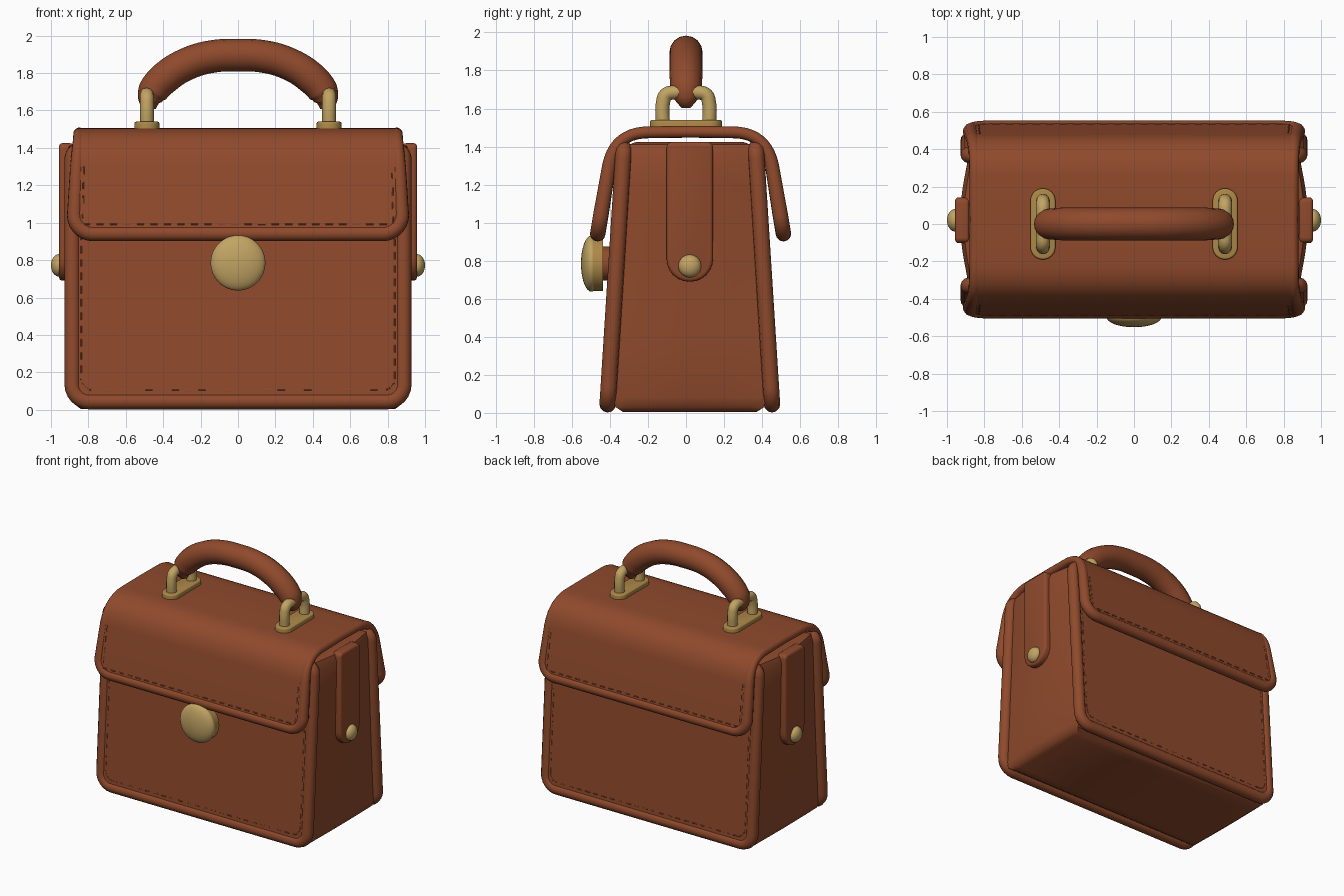
import bpy, bmesh, math
from mathutils import Vector

if "Cube" in bpy.data.objects:
    bpy.data.objects.remove(bpy.data.objects["Cube"])

CY = 0.02  # depth centre of the leather body


def material(name, rgb):
    m = bpy.data.materials.new(name)
    m.diffuse_color = (*rgb, 1)
    m.use_nodes = True
    m.node_tree.nodes["Principled BSDF"].inputs["Base Color"].default_value = m.diffuse_color
    return m


LEATHER = material("brown leather", (0.275, 0.068, 0.025))
BRASS = material("brass", (0.54, 0.37, 0.125))
DARK_BRASS = material("dark brass", (0.42, 0.25, 0.065))


def finish(ob, mat, angle=40):
    ob.data.materials.clear()
    ob.data.materials.append(mat)
    bpy.ops.object.select_all(action='DESELECT')
    ob.select_set(True)
    bpy.context.view_layer.objects.active = ob
    for mod in list(ob.modifiers):
        bpy.ops.object.modifier_apply(modifier=mod.name)
    bpy.ops.object.shade_smooth_by_angle(angle=math.radians(angle))
    return ob


def mesh(name, verts, faces, mat, thick=0, bevel=0):
    me = bpy.data.meshes.new(name)
    me.from_pydata(verts, [], faces)
    bm = bmesh.new()
    bm.from_mesh(me)
    bmesh.ops.recalc_face_normals(bm, faces=bm.faces)
    bm.to_mesh(me)
    bm.free()
    ob = bpy.data.objects.new(name, me)
    bpy.context.collection.objects.link(ob)
    if thick:
        mod = ob.modifiers.new("thickness", 'SOLIDIFY')
        mod.thickness, mod.offset = thick, 0
    if bevel:
        mod = ob.modifiers.new("soft edge", 'BEVEL')
        mod.width, mod.segments = bevel, 3
    return finish(ob, mat)


def tubes(name, paths, r, mat, closed=False, radii=None, smooth=False, res=4):
    """Round tubes along one or more paths, turned into one mesh."""
    cu = bpy.data.curves.new(name, 'CURVE')
    cu.dimensions, cu.bevel_depth, cu.bevel_resolution = '3D', r, res
    cu.use_fill_caps = True
    for path in paths:
        sp = cu.splines.new('BEZIER' if smooth else 'POLY')
        pts = sp.bezier_points if smooth else sp.points
        pts.add(len(path) - 1)
        for i, co in enumerate(path):
            pts[i].co = co if smooth else (*co, 1)
            pts[i].radius = radii[i] if radii else 1
            if smooth:
                pts[i].handle_left_type = pts[i].handle_right_type = 'AUTO'
        sp.use_cyclic_u = closed
        sp.resolution_u = 8
    ob = bpy.data.objects.new(name, cu)
    bpy.context.collection.objects.link(ob)
    bpy.ops.object.select_all(action='DESELECT')
    ob.select_set(True)
    bpy.context.view_layer.objects.active = ob
    bpy.ops.object.convert(target='MESH')
    return finish(bpy.context.object, mat, 60)


def rounded(a0, b0, a1, b1, r_low, r_high, n=7):
    """Rounded rectangle outline in 2D, counter-clockwise."""
    out = []
    for ca, cb, r, start in ((a1 - r_low, b0 + r_low, r_low, -90), (a1 - r_high, b1 - r_high, r_high, 0),
                             (a0 + r_high, b1 - r_high, r_high, 90), (a0 + r_low, b0 + r_low, r_low, 180)):
        for k in range(n):
            t = math.radians(start + 90 * k / (n - 1))
            out.append((ca + r * math.cos(t), cb + r * math.sin(t)))
    return out


def prism(name, bottom, top, mat, bevel=0):
    n = len(bottom)
    faces = [list(range(n)), list(range(n, 2 * n))]
    faces += [(i, (i + 1) % n, n + (i + 1) % n, n + i) for i in range(n)]
    return mesh(name, bottom + top, faces, mat, bevel=bevel)


def dashes(path, step=0.07, fill=0.55):
    """Cut a path into short stitches."""
    out = []
    for a, b in zip(path, path[1:]):
        a, b = Vector(a), Vector(b)
        n = max(1, int((b - a).length / step))
        for k in range(n):
            out.append([a.lerp(b, k / n), a.lerp(b, (k + fill) / n)])
    return out


# Gusset: bulging sides and bottom between the two panels
levels = [(0.004, .84, .84, .35), (.03, .87, .875, .39), (.08, .88, .89, .405), (.4, .88, .90, .395),
          (.8, .88, .915, .375), (1.2, .885, .925, .345), (1.36, .885, .93, .335), (1.41, .87, .91, .32),
          (1.425, .83, .86, .28)]
verts, N = [], 13
for z, xe, xc, yh in levels:
    side = [(xe + (xc - xe) * math.cos(t * math.pi / 2), yh * t) for t in (2 * k / (N - 1) - 1 for k in range(N))]
    verts += [(x, CY + y, z) for x, y in side] + [(-x, CY - y, z) for x, y in side]
M = 2 * N
faces = [(j * M + i, j * M + (i + 1) % M, (j + 1) * M + (i + 1) % M, (j + 1) * M + i)
         for j in range(len(levels) - 1) for i in range(M)]
faces += [list(range(M)), list(range((len(levels) - 1) * M, len(levels) * M))]
mesh("gusset", verts, faces, LEATHER)

# Front and back panels with piped edges and stitching
for name, s in (("front", -1), ("back", 1)):
    def place(p, off=0):
        return (p[0], CY + s * (0.435 - 0.09 * p[1] / 1.42 + off), p[1])
    edge = rounded(-.885, .045, .885, 1.39, .09, .05)
    prism(name + "_panel", [place(p, -.028) for p in edge], [place(p, .028) for p in edge], LEATHER)
    tubes(name + "_panel_piping", [[place(p) for p in edge]], 0.043, LEATHER, closed=True)
    seam = [place(p, 0.027) for p in rounded(-.838, .105, .838, 1.34, .06, .04)]
    tubes(name + "_panel_stitches", dashes(seam + seam[:1]), 0.004, LEATHER, res=1)

# Flap: folded sheet draped over the top, rounded at the hanging corners
R, FY = 0.1, CY + 0.004
LINE_A, LINE_B = Vector((.488, .942)), Vector((.428, 1.30))
direction = (LINE_B - LINE_A).normalized()


def half_width(z, s):
    w = 0.848 + 0.026 * min(1, (1.5 - z) / 0.4)
    return w - (R - math.sqrt(max(0, R * R - (R - s) ** 2)) if s < R else 0)


half = []
for k in range(8):
    s = R * (1 - math.cos(k / 7 * math.pi / 2))
    p = LINE_A + direction * s
    half.append((p.x, p.y, half_width(p.y, s)))
for k in range(11):
    t = k / 10
    d = (1 - t) ** 2 * .428 + 2 * t * (1 - t) * .398 + t * t * .22
    z = (1 - t) ** 2 * 1.30 + (2 * t * (1 - t) + t * t) * 1.475
    half.append((d, z, half_width(z, 1)))
rows = [(-d, z, w) for d, z, w in half] + [(0, 1.478, .848)] + half[::-1]
verts = [(x * w, FY + d, z) for d, z, w in rows for x in (-1, 0, 1)]
faces = [(3 * i + j, 3 * i + j + 1, 3 * i + j + 4, 3 * i + j + 3) for i in range(len(rows) - 1) for j in (0, 1)]
mesh("flap", verts, faces, LEATHER, 0.058)
rim = [(-w, FY + d, z) for d, z, w in rows] + [(w, FY + d, z) for d, z, w in rows[::-1]]
# piping is fuller on the hanging edges and almost flush on top
radii = [1 - 0.24 * min(1, max(0, (p[2] - 1.2) / 0.25)) for p in rim]
tubes("flap_piping", [rim], 0.041, LEATHER, closed=True, radii=radii)
for name, s in (("front", -1), ("back", 1)):
    a, b = LINE_A + direction * .05, LINE_B
    seam = [(x, FY + s * (p.x + .029), p.y) for x, p in ((-.825, b), (-.83, a), (.83, a), (.825, b))]
    tubes(name + "_flap_stitches", dashes(seam), 0.004, LEATHER, res=1)


def dome(name, loc, scale):
    bpy.ops.mesh.primitive_uv_sphere_add(segments=32, ring_count=16, location=loc)
    ob = bpy.context.object
    ob.name, ob.scale = name, scale
    return finish(ob, BRASS, 60)


def disc(name, r, y0, y1, z, mat):
    bpy.ops.mesh.primitive_cylinder_add(vertices=32, radius=r, depth=y1 - y0, location=(0, (y0 + y1) / 2, z),
                                        rotation=(math.pi / 2, 0, 0))
    bpy.context.object.name = name
    return finish(bpy.context.object, mat)


# Clasp on the front, with a darker rim, backed by a leather tab
dome("clasp", (0, -.497, .785), (.147, .055, .148))
disc("clasp_rim", .145, -.495, -.437, .785, DARK_BRASS)
disc("clasp_tab", .09, -.45, -.38, .785, LEATHER)

for name, s in (("left", -1), ("right", 1)):
    # Side strap with brass rivet
    outline = rounded(CY - .122, .69, CY + .122, 1.425, .12, .03)
    prism(name + "_side_strap", [(s * .88, y, z) for y, z in outline],
          [(s * .957, y, z) for y, z in outline], LEATHER, bevel=.018)
    dome(name + "_rivet", (s * .957, CY, .772), (.043, .06, .06))
    # Handle mount: capsule plate and staple
    outline = rounded(s * .487 - .067, -.19, s * .487 + .067, .19, .066, .066)
    prism(name + "_mount_plate", [(x, y, 1.47) for x, y in outline],
          [(x, y, 1.54) for x, y in outline], DARK_BRASS, bevel=.01)
    arch = [(-.122, 1.52), (-.121, 1.63), (-.105, 1.672), (-.06, 1.685)]
    arch += [(-y, z) for y, z in arch[::-1]]
    tubes(name + "_staple", [[(s * .487, y, z) for y, z in arch]], 0.037, BRASS, smooth=True)

# Handle: padded arch, narrowing at the ends
arc = [(-.465, 1.605, .3), (-.47, 1.65, .72), (-.455, 1.70, .94), (-.39, 1.775, 1), (-.27, 1.85, 1), (-.14, 1.888, 1)]
arc += [(0, 1.896, 1)] + [(-x, z, r) for x, z, r in arc[::-1]]
tubes("handle", [[(x, 0, z) for x, z, r in arc]], 0.087, LEATHER, radii=[r for x, z, r in arc], smooth=True, res=6)
